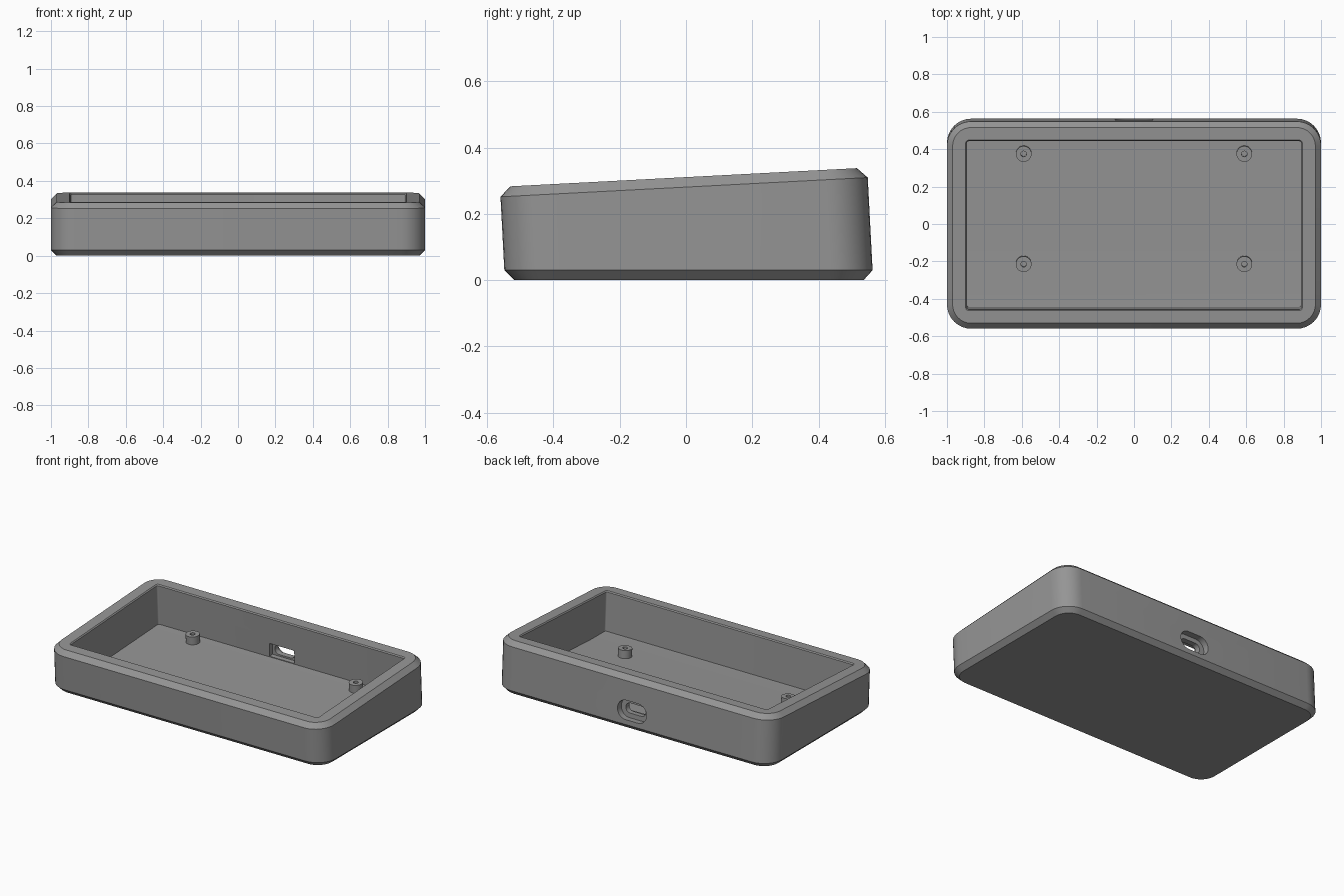
import bpy, bmesh, math
from mathutils import Matrix

if "Cube" in bpy.data.objects:
    bpy.data.objects.remove(bpy.data.objects["Cube"])

TILT = math.radians(3)
S, C = math.sin(TILT), math.cos(TILT)
FRAME = Matrix.Translation((0, 0.009, 0)) @ Matrix.Rotation(TILT, 4, 'X')
KINK = -0.319      # where the tilted floor meets the level floor
FLOOR = 0.0467     # floor height in the tilted frame
SEG = 8

grey = bpy.data.materials.new("case_grey")
grey.diffuse_color = (0.3, 0.3, 0.3, 1)
grey.use_nodes = True
grey.node_tree.nodes["Principled BSDF"].inputs["Base Color"].default_value = grey.diffuse_color


def level(z):
    """Tilted-frame height that lands on world height z."""
    return lambda v: (z - v * S) / C


def rounded_rect(hx, hy, r, kink=None, seg=SEG):
    """Counter-clockwise rounded rectangle, optionally with a point on each side."""
    pts = []
    for i, (sx, sy) in enumerate(((1, 1), (-1, 1), (-1, -1), (1, -1))):
        if kink is not None and i % 2 == 0:
            pts.append((sx * hx, kink))
        for k in range(seg + 1):
            a = math.pi / 2 * (i + k / seg)
            pts.append((sx * (hx - r) + r * math.cos(a), sy * (hy - r) + r * math.sin(a)))
    return pts


def bridge(bm, a, b):
    n = len(a)
    for i in range(n):
        bm.faces.new((a[i], a[(i + 1) % n], b[(i + 1) % n], b[i]))


def finish(bm, name, frame=FRAME):
    bm.transform(frame)
    bmesh.ops.recalc_face_normals(bm, faces=bm.faces)
    me = bpy.data.meshes.new(name)
    bm.to_mesh(me)
    bm.free()
    me.materials.append(grey)
    ob = bpy.data.objects.new(name, me)
    bpy.context.collection.objects.link(ob)
    return ob


def select_only(ob):
    bpy.ops.object.select_all(action='DESELECT')
    ob.select_set(True)
    bpy.context.view_layer.objects.active = ob


# Tray shell: rings from the underside, up the outside, over the rim, down to the floor
floor_w = lambda v: FLOOR if v >= KINK - 1e-6 else level(0.03)(v)
sections = [
    (0.970, 0.526, 0.10, level(0.0)),
    (1.000, 0.555, 0.13, level(0.03)),
    (1.000, 0.555, 0.13, lambda v: 0.281),
    (0.970, 0.524, 0.10, lambda v: 0.311),
    (0.900, 0.456, 0.016, lambda v: 0.311),
    (0.894, 0.450, 0.010, lambda v: 0.304),
    (0.894, 0.450, 0.010, floor_w),
]
bm = bmesh.new()
rings = [[bm.verts.new((x, v, w(v))) for x, v in rounded_rect(hx, hy, r, KINK)]
         for hx, hy, r, w in sections]
for lower, upper in zip(rings, rings[1:]):
    bridge(bm, lower, upper)
bm.faces.new(rings[0][::-1])
half = len(rings[-1]) // 2
bm.faces.new(rings[-1][:half + 1])
bm.faces.new(rings[-1][half:] + rings[-1][:1])
tray = finish(bm, "tray")


# Cable port in the back wall: outer recess, through slot, inner pocket
def port_cutter(name, hx, hz, r, v0, v1):
    bm = bmesh.new()
    prof = rounded_rect(hx, hz, r)
    a, b = [[bm.verts.new((x, v, 0.094 + z)) for x, z in prof] for v in (v0, v1)]
    bridge(bm, a, b)
    bm.faces.new(a[::-1])
    bm.faces.new(b)
    ob = finish(bm, name)
    ob.hide_render = True
    return ob


for cutter in (port_cutter("port_recess_cutter", 0.105, 0.062, 0.0615, 0.515, 0.65),
               port_cutter("port_slot_cutter", 0.072, 0.032, 0.0315, 0.40, 0.65),
               port_cutter("port_pocket_cutter", 0.09, 0.043, 0.003, 0.40, 0.48)):
    mod = tray.modifiers.new(cutter.name, 'BOOLEAN')
    mod.operation = 'DIFFERENCE'
    mod.solver = 'EXACT'
    mod.object = cutter
    select_only(tray)
    bpy.ops.object.modifier_apply(modifier=mod.name)
    bpy.data.objects.remove(cutter)

# Mounting posts with a screw hole, square to the tilted floor
parts = [tray]
profile = ((0.042, FLOOR - 0.004), (0.042, FLOOR + 0.052),
           (0.015, FLOOR + 0.052), (0.015, FLOOR + 0.005))
for side, sx in (("left", -1), ("right", 1)):
    for end, v in (("front", -0.219), ("back", 0.371)):
        bm = bmesh.new()
        loops = [[bm.verts.new((r * math.cos(k * math.tau / 32),
                                r * math.sin(k * math.tau / 32), w)) for k in range(32)]
                 for r, w in profile]
        for a, b in zip(loops, loops[1:]):
            bridge(bm, a, b)
        bm.faces.new(loops[0][::-1])
        bm.faces.new(loops[-1])
        parts.append(finish(bm, f"post_{end}_{side}",
                            FRAME @ Matrix.Translation((sx * 0.59, v, 0))))

for ob in parts:
    select_only(ob)
    bpy.ops.object.shade_smooth_by_angle(angle=math.radians(25))
